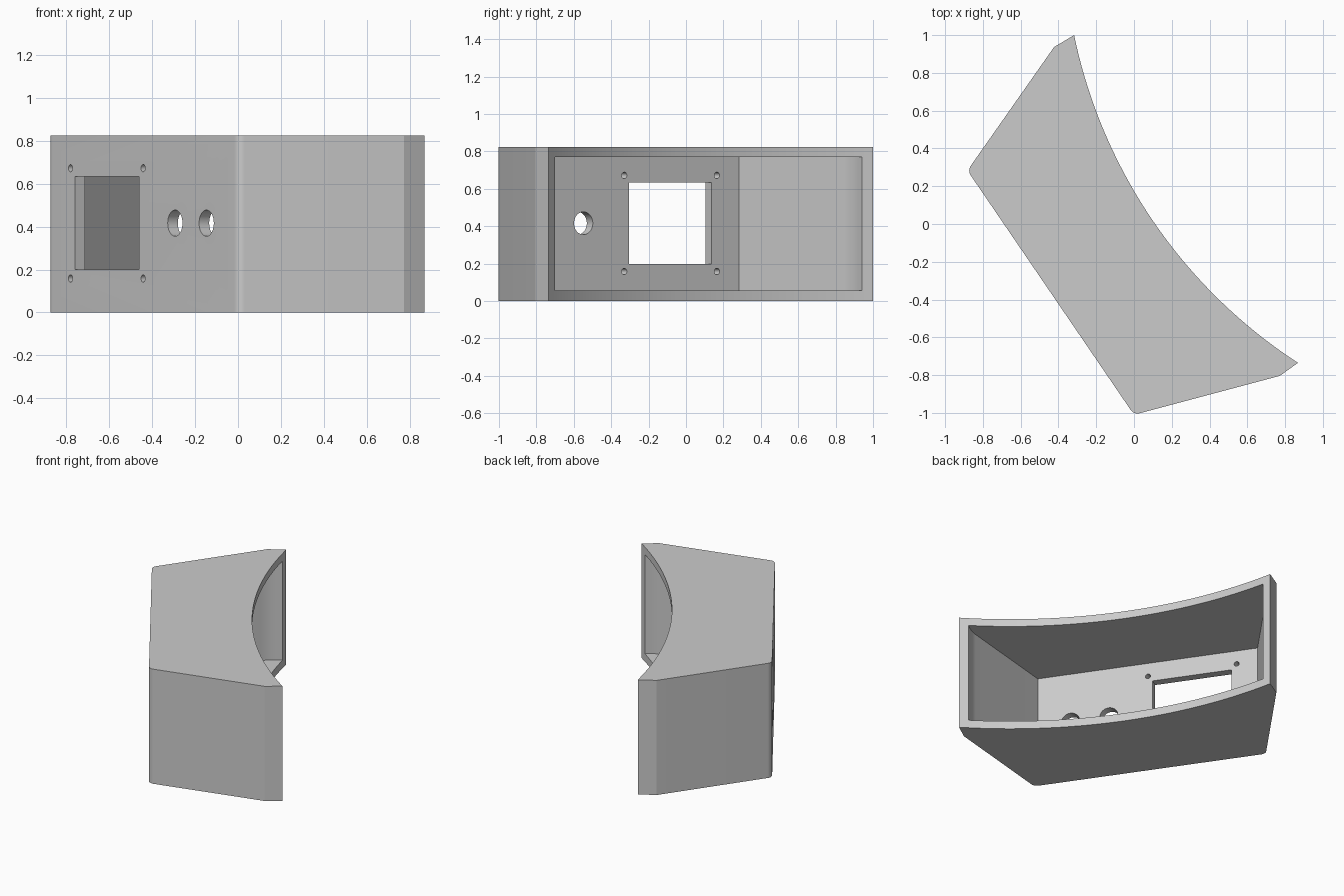
import bpy, bmesh, math
from mathutils import Vector, Matrix

cube = bpy.data.objects.get("Cube")
if cube:
    bpy.data.objects.remove(cube, do_unlink=True)

HEIGHT, WALL, SAG = 0.823, 0.057, 0.21
OUTER_ROUND, INNER_ROUND = 0.045, 0.25

# Plan corners, from the left rim tip round the front to the right rim tip
plan = [Vector(p) for p in ((-0.317, 1.0), (-0.423, 0.937), (-0.882, 0.283),
                            (0.0, -1.01), (0.772, -0.804), (0.868, -0.735))]


def to_object(name, bm):
    mesh = bpy.data.meshes.new(name)
    bm.to_mesh(mesh)
    bm.free()
    obj = bpy.data.objects.new(name, mesh)
    bpy.context.collection.objects.link(obj)
    return obj


def prism(name, points, z0, z1):
    """Upright solid from a plan outline."""
    bm = bmesh.new()
    base = bm.faces.new([bm.verts.new((p.x, p.y, z0)) for p in points])
    top = bmesh.ops.extrude_face_region(bm, geom=[base])
    verts = [g for g in top["geom"] if isinstance(g, bmesh.types.BMVert)]
    bmesh.ops.translate(bm, verts=verts, vec=(0, 0, z1 - z0))
    bmesh.ops.recalc_face_normals(bm, faces=bm.faces)
    return to_object(name, bm)


def fillet(points, corners, radius, steps=8):
    """Outline with the chosen corners rounded."""
    result = []
    for i, corner in enumerate(points):
        if i not in corners:
            result.append(corner)
            continue
        a = (points[i - 1] - corner).normalized()
        b = (points[i + 1] - corner).normalized()
        half = a.angle(b) / 2
        centre = corner + (a + b).normalized() * radius / math.sin(half)
        start = (corner + a * radius / math.tan(half) - centre).normalized()
        end = (corner + b * radius / math.tan(half) - centre).normalized()
        turn = start.angle(end)
        for s in range(steps + 1):
            f = s / steps
            spoke = start * math.sin((1 - f) * turn) + end * math.sin(f * turn)
            result.append(centre + spoke * radius / math.sin(turn))
    return result


def rear_arc(start, end, sag, steps=56):
    """Inner points of the hollow rear curve, bulging to the front."""
    chord = end - start
    half = chord.length / 2
    radius = (half ** 2 + sag ** 2) / (2 * sag)
    along = chord.normalized()
    rear = Vector((-along.y, along.x))
    centre = (start + end) / 2 + rear * (radius - sag)
    sweep = math.asin(half / radius)
    angles = [sweep * (2 * i / steps - 1) for i in range(1, steps)]
    return [centre + radius * (along * math.sin(a) - rear * math.cos(a)) for a in angles]


def inset_plan(points, dist):
    """Open outline moved inward, with its ends carried past the rear curve."""
    lines = []
    for a, b in zip(points, points[1:]):
        d = (b - a).normalized()
        lines.append((a + Vector((-d.y, d.x)) * dist, d))
    result = [lines[0][0] - lines[0][1] * 0.3]
    for (p, d), (q, e) in zip(lines, lines[1:]):
        result.append(p + d * ((q - p).cross(e) / d.cross(e)))
    return result + [lines[-1][0] + lines[-1][1] * 0.5]


def cut(target, cutter):
    mod = target.modifiers.new("cut", "BOOLEAN")
    mod.operation, mod.solver, mod.object = "DIFFERENCE", "EXACT", cutter
    bpy.context.view_layer.objects.active = target
    bpy.ops.object.modifier_apply(modifier=mod.name)
    bpy.data.objects.remove(cutter, do_unlink=True)


# Solid body with rounded front corners
outline = fillet(plan, (2, 3), OUTER_ROUND) + rear_arc(plan[0], plan[-1], SAG)[::-1]
housing = prism("housing", outline, 0, HEIGHT)

# Cavity, open at the curved rear, with softly curving end walls
cavity = fillet(inset_plan(plan, WALL), (1, 4), INNER_ROUND)
cut(housing, prism("cavity_cutter", cavity, WALL, HEIGHT - WALL + 0.003))

# Openings in the slanted front wall: screen window, screw holes, button holes
along = (plan[3] - plan[2]).normalized()
frame = Matrix(((along.x, -along.y, 0, plan[2].x),
                (along.y, along.x, 0, plan[2].y),
                (0, 0, 1, 0), (0, 0, 0, 1)))


def wall_spot(x, z):
    """Place in the middle of the front wall, given on its outer face."""
    return frame @ Matrix.Translation(((x - plan[2].x) / along.x, WALL / 2, z))


bm = bmesh.new()
window = Matrix.Diagonal((0.3 / along.x, 0.2, 0.434, 1))
bmesh.ops.create_cube(bm, size=1, matrix=wall_spot(-0.61, 0.416) @ window)
holes = [(x, z, 0.017) for x in (-0.78, -0.442) for z in (0.158, 0.672)]
holes += [(x, 0.416, 0.061) for x in (-0.293, -0.147)]
for x, z, r in holes:
    bmesh.ops.create_cone(bm, cap_ends=True, segments=32, radius1=r, radius2=r, depth=0.2,
                          matrix=wall_spot(x, z) @ Matrix.Rotation(math.pi / 2, 4, "X"))
bmesh.ops.recalc_face_normals(bm, faces=bm.faces)
cut(housing, to_object("opening_cutter", bm))

# Plain grey finish
grey = bpy.data.materials.new("plain grey")
grey.use_nodes = True
colour = (0.6, 0.6, 0.6, 1)
grey.diffuse_color = colour
grey.node_tree.nodes["Principled BSDF"].inputs["Base Color"].default_value = colour
housing.data.materials.clear()
housing.data.materials.append(grey)
for face in housing.data.polygons:
    face.material_index = 0

bpy.ops.object.select_all(action="DESELECT")
housing.select_set(True)
bpy.context.view_layer.objects.active = housing
bpy.ops.object.shade_smooth_by_angle(angle=math.radians(15))
